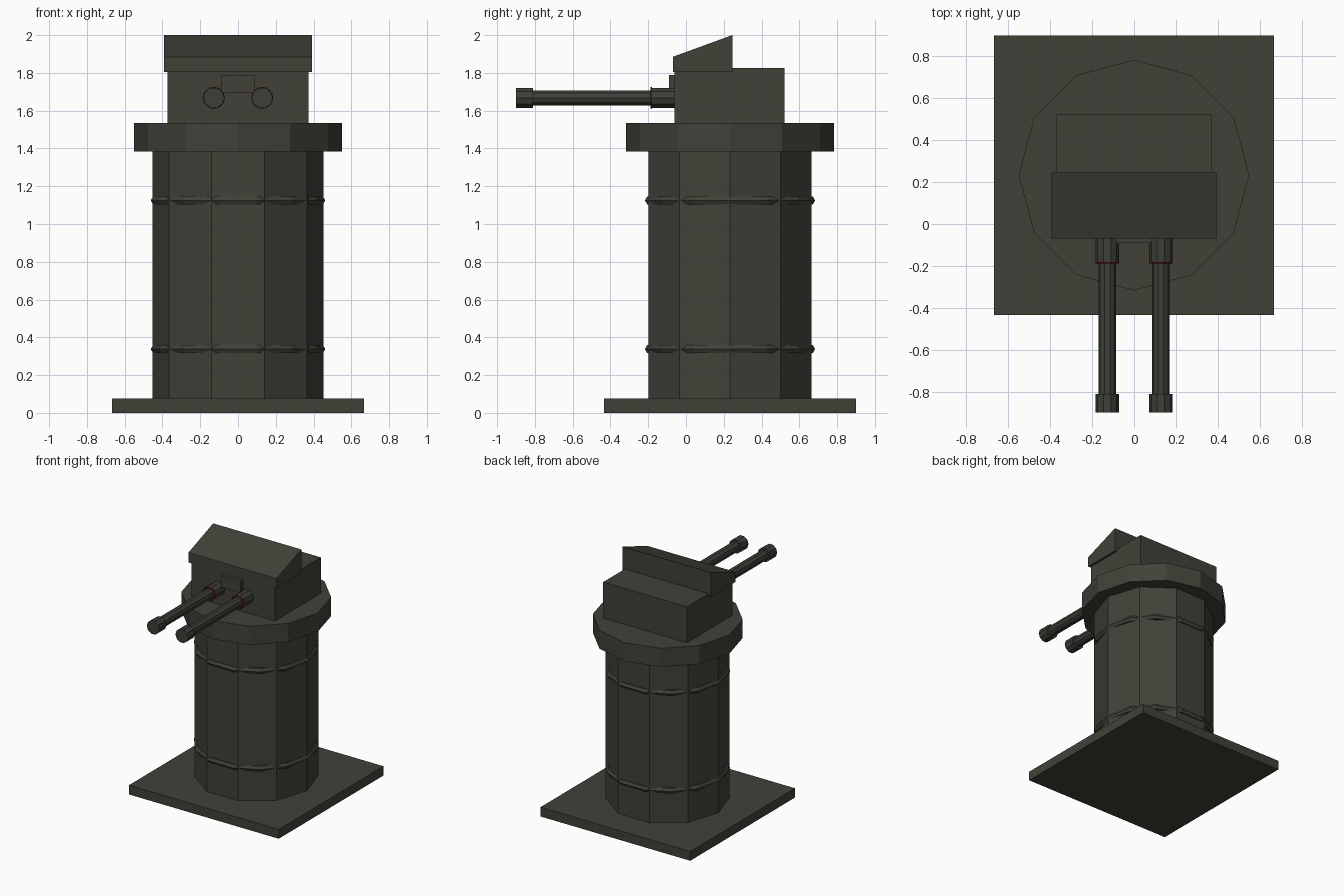
import bpy, bmesh, math
from mathutils import Matrix, Vector

if "Cube" in bpy.data.objects:
    bpy.data.objects.remove(bpy.data.objects["Cube"])

CY = 0.233  # tower axis in y


def material(name, rgb):
    m = bpy.data.materials.new(name)
    m.diffuse_color = (*rgb, 1)
    m.use_nodes = True
    m.node_tree.nodes["Principled BSDF"].inputs["Base Color"].default_value = m.diffuse_color
    return m


OLIVE = material("dark_olive", (0.053, 0.052, 0.040))
GUN = material("gunmetal", (0.045, 0.049, 0.039))
RED = material("dark_red", (0.15, 0.012, 0.010))


def finish(name, bm, mat):
    bmesh.ops.recalc_face_normals(bm, faces=bm.faces)
    me = bpy.data.meshes.new(name)
    bm.to_mesh(me)
    bm.free()
    me.materials.append(mat)
    ob = bpy.data.objects.new(name, me)
    bpy.context.collection.objects.link(ob)
    return ob


def box(name, x, y, z, mat=OLIVE):
    bm = bmesh.new()
    size = Vector((x[1] - x[0], y[1] - y[0], z[1] - z[0]))
    mid = Vector((x[0] + x[1], y[0] + y[1], z[0] + z[1])) / 2
    bmesh.ops.create_cube(bm, size=1, matrix=Matrix.Translation(mid) @ Matrix.Diagonal((*size, 1)))
    return finish(name, bm, mat)


def lathe(name, rings, sides, matrix, mat, closed=False):
    """Sweep (radius, height) rings around local z."""
    bm = bmesh.new()
    loops = [[bm.verts.new(matrix @ Vector((r * math.cos(a), r * math.sin(a), h)))
              for a in (2 * math.pi * i / sides for i in range(sides))] for r, h in rings]
    pairs = list(zip(loops, loops[1:]))
    if closed:
        pairs.append((loops[-1], loops[0]))
    else:
        bm.faces.new(loops[0])
        bm.faces.new(loops[-1])
    for lo, hi in pairs:
        for i in range(sides):
            j = (i + 1) % sides
            bm.faces.new((lo[i], lo[j], hi[j], hi[i]))
    return finish(name, bm, mat)


def torus(name, major, minor, sides, section, matrix, mat):
    rings = [(major + minor * math.cos(2 * math.pi * k / section),
              minor * math.sin(2 * math.pi * k / section)) for k in range(section)]
    return lathe(name, rings, sides, matrix, mat, closed=True)


# Base plate and tower
axis = Matrix.Translation((0, CY, 0))
box("base_plate", (-0.668, 0.668), (-0.435, 0.9), (0, 0.075))
lathe("tower_column", [(0.453, 0.07), (0.453, 1.39)], 10, axis, OLIVE)
lathe("tower_collar", [(0.55, 1.385), (0.55, 1.535)], 12, axis, OLIVE)
for name, z in (("lower_band", 0.338), ("upper_band", 1.125)):
    torus(name, 0.437, 0.025, 14, 6, Matrix.Translation((0, CY, z)), OLIVE)

# Turret housing
box("turret_body", (-0.373, 0.373), (-0.062, 0.522), (1.53, 1.825))
box("front_sight_plate", (-0.087, 0.087), (-0.09, -0.055), (1.693, 1.79))

# Sloped hood: side profile extruded across x
profile = [(-0.07, 1.805), (0.245, 1.805), (0.245, 2.0), (-0.07, 1.885)]
bm = bmesh.new()
side = bm.faces.new([bm.verts.new((-0.393, y, z)) for y, z in profile])
ext = bmesh.ops.extrude_face_region(bm, geom=[side])
bmesh.ops.translate(bm, vec=(0.786, 0, 0), verts=[v for v in ext["geom"] if isinstance(v, bmesh.types.BMVert)])
finish("sloped_hood", bm, OLIVE)

# Twin guns, local z points forward (-y)
for label, x in (("left", -0.128), ("right", 0.128)):
    aim = Matrix.Translation((x, 0, 1.668)) @ Matrix.Rotation(math.pi / 2, 4, 'X')
    lathe(label + "_gun_sleeve", [(0.056, 0.05), (0.056, 0.183)], 10, aim, GUN)
    lathe(label + "_barrel", [(0.042, 0.15), (0.042, 0.83)], 10, aim, GUN)
    lathe(label + "_muzzle", [(0.056, 0.81), (0.056, 0.9)], 10, aim, GUN)
    torus(label + "_red_ring", 0.052, 0.006, 16, 6, aim @ Matrix.Translation((0, 0, 0.184)), RED)
